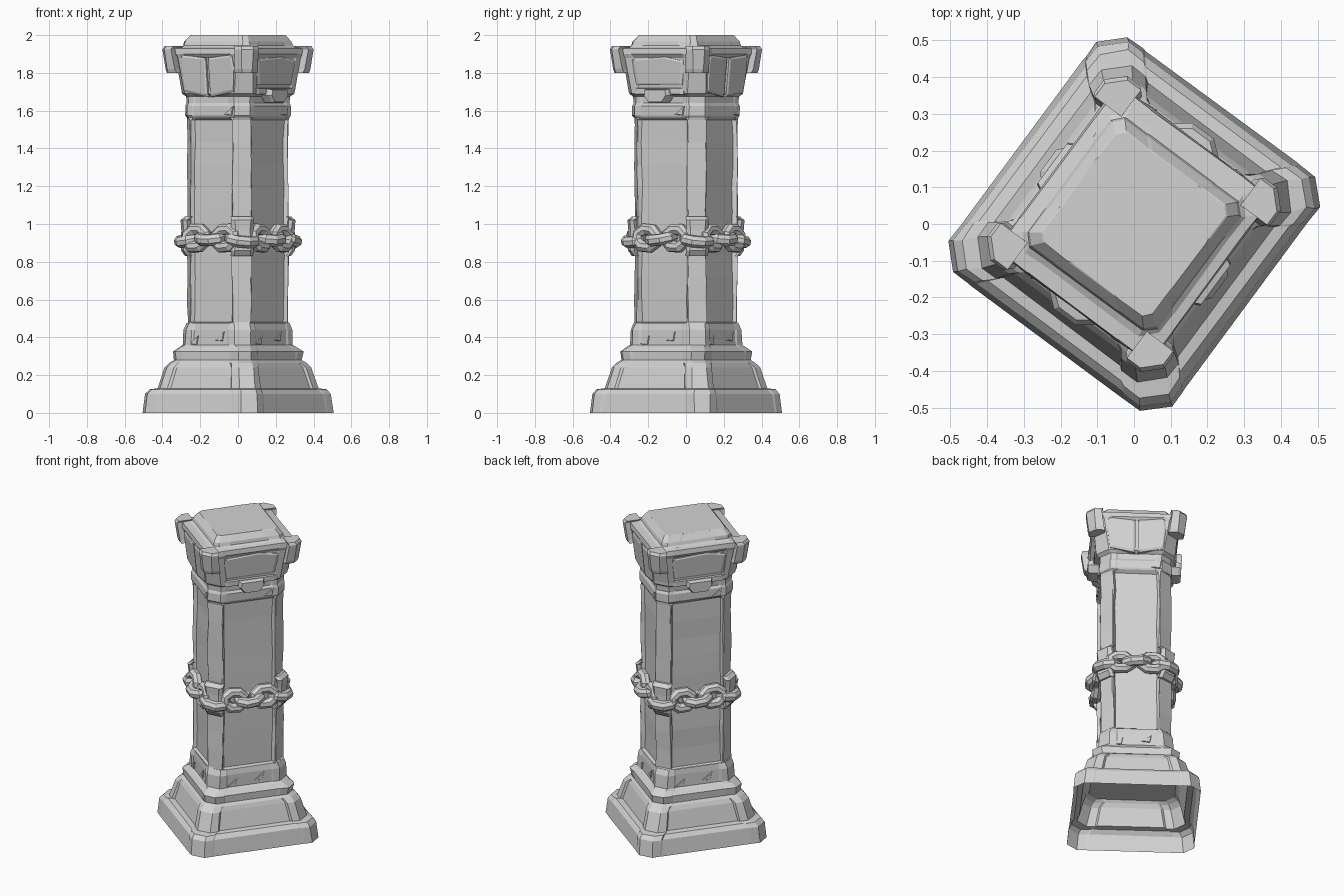
import bpy, bmesh, math, random
from mathutils import Vector, Matrix

random.seed(4)
if "Cube" in bpy.data.objects:
    bpy.data.objects.remove(bpy.data.objects["Cube"])

TURN = Matrix.Rotation(math.radians(-36.6), 4, 'Z')
CORNERS = [(1, -1), (1, 1), (-1, 1), (-1, -1)]
SLIM = .013  # the pillar is a little narrower across than deep

stone = bpy.data.materials.new("grey_stone")
stone.use_nodes = True
stone.diffuse_color = (0.65, 0.65, 0.65, 1)
stone.node_tree.nodes["Principled BSDF"].inputs["Base Color"].default_value = (0.65, 0.65, 0.65, 1)


def finish(name, bm):
    """Turn the part to the pillar's heading and put it in the scene."""
    bmesh.ops.recalc_face_normals(bm, faces=bm.faces)
    bm.transform(TURN)
    mesh = bpy.data.meshes.new(name)
    bm.to_mesh(mesh)
    bm.free()
    mesh.materials.append(stone)
    bpy.context.collection.objects.link(bpy.data.objects.new(name, mesh))


def loft(bm, rings, caps=(True, True)):
    loops = [[bm.verts.new(p) for p in ring] for ring in rings]
    n = len(loops[0])
    for a, b in zip(loops, loops[1:]):
        for i in range(n):
            j = (i + 1) % n
            bm.faces.new((a[i], a[j], b[j], b[i]))
    if caps[0]:
        bm.faces.new(loops[0][::-1])
    if caps[1]:
        bm.faces.new(loops[-1])


def section(z, h, d, c, w, r, rough):
    """Chamfered square outline whose sides sink by r between corner posts of width w."""
    hx, hy, v = h - d, h + d, w + 0.012
    pts = []
    for sx, sy in CORNERS:
        quad = [(hx - v, hy - r), (hx - w, hy), (hx - c, hy),
                (hx, hy - c), (hx, hy - w), (hx - r, hy - v)]
        if sx == sy:
            quad.reverse()
        pts += [(x * sx + random.uniform(-rough, rough),
                 y * sy + random.uniform(-rough, rough), z) for x, y in quad]
    return pts


def tier(name, rows, caps=(False, False), rough=.002):
    bm = bmesh.new()
    loft(bm, [section(*row, rough) for row in rows], caps)
    finish(name, bm)


# Stepped base, open underneath
tier("stepped_base", [
    (0, .388, .01, .06, .11, 0), (.10, .378, .01, .06, .11, .004),
    (.125, .36, .01, .055, .11, .008), (.13, .332, .01, .06, .11, .012),
    (.24, .302, .01, .055, .10, .012), (.265, .282, .01, .05, .10, .004),
    (.28, .264, .01, .05, .10, 0)])

# Plinth, closed underneath so it forms the ceiling of the hollow base
tier("plinth", [
    (.28, .264, .01, .05, .10, 0), (.325, .27, .01, .05, .10, .004),
    (.35, .243, .012, .05, .10, 0), (.36, .236, SLIM, .06, .10, .006),
    (.44, .234, SLIM, .06, .10, .006), (.475, .222, SLIM, .06, .09, 0)], (True, False))

# Shaft with sunken panels and worn corner posts
levels = [.48 + 1.07 * i / 9 for i in range(10)]
tier("shaft", [(.475, .222, SLIM, .06, .09, 0)]
     + [(z, .222, SLIM, .068, .073, .02) for z in levels]
     + [(1.565, .222, SLIM, .06, .09, 0)], rough=.004)

# Neck band and flaring capital with the raised top slab
tier("capital", [
    (1.565, .222, SLIM, .06, .09, 0), (1.575, .228, SLIM, .06, .09, 0),
    (1.625, .228, SLIM, .06, .09, 0), (1.64, .222, SLIM, .06, .09, .004),
    (1.675, .224, SLIM, .06, .09, .004), (1.69, .244, .01, .07, .10, 0),
    (1.71, .246, .01, .07, .10, .008), (1.88, .264, .01, .06, .10, .008),
    (1.90, .272, .01, .06, .10, 0), (1.93, .268, .01, .05, .10, 0),
    (1.935, .235, .003, .04, .10, 0), (1.945, .22, 0, .03, .10, 0),
    (1.965, .214, 0, .025, .10, 0), (1.998, .19, 0, .022, .10, 0),
    (2.0, .187, 0, .02, .10, 0)], (False, True))


def corner_block(name, rows, inner, d):
    """Chamfered block hugging one pillar corner; rows hold height, reach, chamfer."""
    for i, (sx, sy) in enumerate(CORNERS):
        bm = bmesh.new()
        rings = []
        for z, h, c in rows:
            a = h - inner
            rings.append([(sx * (x - d), sy * (y + d), z) for x, y in
                          [(a, a), (h, a), (h, h - c), (h - c, h), (a, h)]])
        loft(bm, rings)
        finish(f"{name}_{i + 1}", bm)


# Corner horns on the capital and cuffs under the chain
corner_block("capital_horn", [(1.80, .285, .035), (1.82, .292, .04),
                              (1.925, .306, .045), (1.942, .298, .045)], .09, .006)
corner_block("corner_cuff", [(.83, .228, .06), (.86, .243, .06), (.97, .24, .055),
                             (1.02, .245, .06), (1.04, .228, .06)], .085, SLIM)


def plate(name, outline, side, base, depth, lean=0):
    """Slab on one side; outline holds (along, height), side 0..3 turns it around."""
    bm = bmesh.new()
    mid = sum((Vector(p) for p in outline), Vector((0, 0))) / len(outline)
    base += SLIM if side % 2 == 0 else -SLIM
    rings = []
    for out, shrink in ((-.02, 1), (depth * .6, 1), (depth, .88)):
        ring = []
        for p in outline:
            q = mid + (Vector(p) - mid) * shrink
            ring.append((q.x, -(base + out + lean * (q.y - 1.7)), q.y))
        rings.append(ring)
    loft(bm, rings)
    bm.transform(Matrix.Rotation(side * math.pi / 2, 4, 'Z'))
    finish(name, bm)


# Capital faces: paired slabs on two sides, a band and keystone on the others
for side, label in ((0, "front"), (2, "back")):
    for s, half in ((-1, "a"), (1, "b")):
        plate(f"{label}_slab_{half}", [(s * .008, 1.672), (s * .16, 1.70),
              (s * .175, 1.83), (s * .165, 1.895), (s * .008, 1.88)], side, .238, .014, .1)
for side, label in ((1, "right"), (3, "left")):
    plate(f"{label}_face_slab", [(-.15, 1.735), (.15, 1.735), (.175, 1.86),
                                 (.05, 1.885), (-.175, 1.87)], side, .24, .012, .09)
    plate(f"{label}_band", [(-.16, 1.685), (.16, 1.685), (.16, 1.72), (-.16, 1.72)],
          side, .245, .012)
    plate(f"{label}_keystone", [(-.05, 1.642), (.05, 1.642), (.08, 1.68), (.075, 1.715),
                                (-.075, 1.715), (-.08, 1.68)], side, .245, .045)

# Small chips on the neck and foot of the shaft
for side in range(4):
    for along, z in ((-.11, .39), (.06, .41), (.12, 1.605)):
        plate(f"chip_{side}_{along}", [(along - .03, z - .025), (along + .02, z - .03),
              (along + .03, z + .02)], side, .225, .01)


def link(name, centre, heading, upright):
    """Chunky oval chain link with a square-cut bar."""
    bm = bmesh.new()
    rings = []
    bar = .03
    for i in range(8):
        t = math.tau * (i + .5) / 8
        along = Vector((math.cos(t), math.sin(t), 0))
        mid = Vector((.066 * along.x, .05 * along.y, 0))
        rings.append([mid + along * (bar * u) + Vector((0, 0, bar * v))
                      for u, v in ((1, .4), (.4, 1), (-.4, 1), (-1, .4),
                                   (-1, -.4), (-.4, -1), (.4, -1), (1, -.4))])
    loft(bm, rings + [rings[0]], (False, False))
    bmesh.ops.remove_doubles(bm, verts=bm.verts, dist=.0001)
    roll = math.radians(80 if upright else 12)
    bm.transform(Matrix.Translation(centre) @ Matrix.Rotation(heading, 4, 'Z')
                 @ Matrix.Rotation(random.uniform(-.1, .1), 4, 'Y')
                 @ Matrix.Rotation(roll, 4, 'X'))
    finish(name, bm)


# Chain wrapped around the shaft: upright links on the faces, flat ones between
for side in range(4):
    turn = Matrix.Rotation(side * math.pi / 2, 4, 'Z')
    shift = SLIM if side % 2 == 0 else -SLIM
    for i, along in enumerate((-.095, 0, .095)):
        link(f"chain_link_{side}_{i}", turn @ Vector((along, -.228 - shift, .925)),
             side * math.pi / 2, i != 1)
    link(f"chain_corner_{side}", turn @ Vector((.188 - shift, -.188 - shift, .915)),
         side * math.pi / 2 + math.pi / 4, False)
